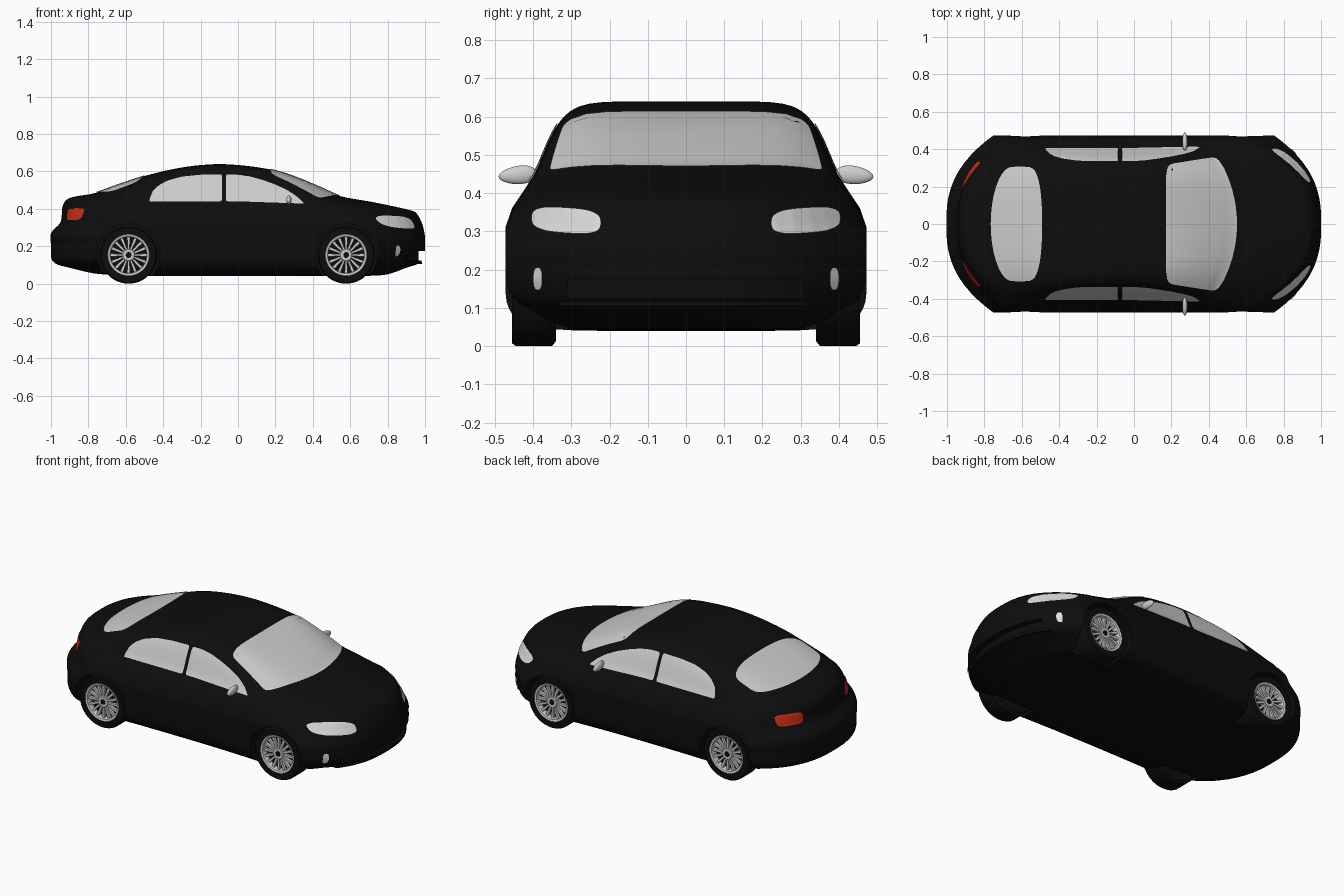
import bpy, bmesh, math
from mathutils import Vector
from mathutils.bvhtree import BVHTree

if "Cube" in bpy.data.objects:
    bpy.data.objects.remove(bpy.data.objects["Cube"])


def material(name, r, g, b):
    m = bpy.data.materials.new(name)
    m.diffuse_color = (r, g, b, 1)
    m.use_nodes = True
    m.node_tree.nodes["Principled BSDF"].inputs["Base Color"].default_value = m.diffuse_color
    return m


BLACK = material("black_paint", 0.004, 0.004, 0.004)
GLASS = material("pale_glass", 0.60, 0.60, 0.60)
SILVER = material("silver", 0.62, 0.62, 0.60)
LAMP = material("lamp_white", 0.72, 0.72, 0.72)
RED = material("lamp_red", 0.60, 0.025, 0.008)


def make(name, bm, mat, angle=35, recalc=True):
    if recalc:
        bmesh.ops.recalc_face_normals(bm, faces=bm.faces[:])
    me = bpy.data.meshes.new(name)
    bm.to_mesh(me)
    bm.free()
    me.materials.append(mat)
    ob = bpy.data.objects.new(name, me)
    bpy.context.collection.objects.link(ob)
    smooth(ob, angle)
    return ob


def smooth(ob, angle=35):
    bpy.ops.object.select_all(action='DESELECT')
    ob.select_set(True)
    bpy.context.view_layer.objects.active = ob
    bpy.ops.object.shade_smooth_by_angle(angle=math.radians(angle))


def interp(table, x):
    if x <= table[0][0]:
        return table[0][1]
    for (a, p), (b, q) in zip(table, table[1:]):
        if x <= b:
            return p + (q - p) * (x - a) / (b - a)
    return table[-1][1]


def bridge(bm, rows, closed):
    for r0, r1 in zip(rows, rows[1:]):
        n = len(r0)
        for j in range(n if closed else n - 1):
            q = (r0[j], r0[(j + 1) % n], r1[(j + 1) % n], r1[j])
            if None not in q:
                bm.faces.new(q)


# Body: side silhouette stations (top x, top z, bottom x, bottom z), nose to tail
STATIONS = [(1, .21, 1, .21), (1, .25, 1, .17), (.985, .32, .985, .13), (.955, .375, .96, .105),
            (.92, .393, .9, .085), (.8, .42, .8, .05), (.7, .44, .7, .042), (.55, .467, .55, .04),
            (.45, .51, .45, .04), (.3, .572, .3, .04), (.15, .615, .15, .04), (-.05, .638, -.05, .04),
            (-.2, .634, -.2, .04), (-.35, .612, -.35, .04), (-.5, .575, -.5, .04), (-.65, .525, -.65, .045),
            (-.77, .483, -.77, .055), (-.86, .468, -.86, .075), (-.915, .45, -.92, .09),
            (-.94, .405, -.96, .1), (-.948, .33, -.99, .12), (-1, .27, -1, .15), (-1, .21, -1, .21)]
WIDTH = [(.04, .44), (.08, .465), (.12, .472), (.31, .472), (.36, .455), (.42, .415),
         (.46, .39), (.53, .362), (.6, .335), (.64, .32)]
BOW = [(-.9, 1), (-.76, .45), (-.45, .1), (-.2, 0), (.1, 0), (.2, .05), (.55, .4), (.9, 1)]


def bow(x, y, z):
    amp = .25 + (.09 * min(1, max(0, (z - .24) / .08)) if x > 0 else 0)
    return math.copysign(amp * interp(BOW, x) * (abs(y) / interp(WIDTH, z)) ** 2.6, x)


def spline(points, steps):
    out = []
    for i in range(len(points) - 1):
        p = [Vector(points[min(max(k, 0), len(points) - 1)]) for k in range(i - 1, i + 3)]
        for s in range(steps):
            t = s / steps
            out.append(.5 * (2 * p[1] + (p[2] - p[0]) * t + (2 * p[0] - 5 * p[1] + 4 * p[2] - p[3]) * t * t
                             + (3 * p[1] - p[0] - 3 * p[2] + p[3]) * t ** 3))
    return out + [Vector(points[-1])]


# Cross-section: a squared-off oval
half = [(i / 10, 1) for i in range(10)] + [(1, 1 - i / 12) for i in range(24)] + [(1 - i / 10, -1) for i in range(10)]
ring = half + [(-u, -v) for u, v in half]
bm = bmesh.new()
rows = []
for xt, zt, xb, zb in spline(STATIONS, 4):
    row = []
    for u, v in ring:
        k = (abs(u) ** 8 + abs(v) ** 8) ** -.125
        f = (v * k + 1) / 2
        z = zb + (zt - zb) * f
        x = xb + (xt - xb) * f
        y = interp(WIDTH, z) * u * k
        row.append(bm.verts.new((x - bow(x, y, z), y, z)))
    rows.append(row)
bridge(bm, rows, True)
bmesh.ops.remove_doubles(bm, verts=bm.verts[:], dist=.0003)
bmesh.ops.recalc_face_normals(bm, faces=bm.faces[:])
surface = BVHTree.FromBMesh(bm)
body = make("body", bm, BLACK)


def bowed_bar(name, x0, x1, z0, z1, w):
    bm = bmesh.new()
    rows = []
    for i in range(25):
        y = w * (i / 12 - 1)
        b = bow(1, y, .15)
        rows.append([bm.verts.new((x - b, y, z)) for x, z in ((x0, z0), (x1, z0), (x1, z1), (x0, z1))])
    bridge(bm, rows, True)
    bm.faces.new(rows[0])
    bm.faces.new(rows[-1])
    return make(name, bm, BLACK)


def lathe(name, profile, mat, cx, side, segs=48):
    bm = bmesh.new()
    rows = []
    for r, y in profile:
        rows.append([bm.verts.new((cx + r * math.cos(2 * math.pi * i / segs), side * y,
                                   .153 + r * math.sin(2 * math.pi * i / segs))) for i in range(segs)])
    bridge(bm, rows, True)
    bmesh.ops.remove_doubles(bm, verts=bm.verts[:], dist=.0001)
    return make(name, bm, mat)


# Wheel wells and lower air intake are cut out of the body
AXLES = (.578, -.585)
cutters = [bowed_bar("intake_cutter", .965, 1.05, .125, .175, .31)]
for cx in AXLES:
    for side in (1, -1):
        cutters.append(lathe("wheel_well_cutter", [(0, .31), (.167, .31), (.167, .6), (0, .6)], BLACK, cx, side))
for c in cutters:
    mod = body.modifiers.new("cut", 'BOOLEAN')
    mod.object = c
    mod.solver = 'EXACT'
    c.hide_render = True
bpy.context.view_layer.objects.active = body
for mod in list(body.modifiers):
    if mod.type == 'BOOLEAN':
        bpy.ops.object.modifier_apply(modifier=mod.name)
for c in cutters:
    bpy.data.objects.remove(c)
smooth(body)
bowed_bar("front_lip", .93, .985, .105, .118, .33)


# Thin panels laid onto the body surface by ray casting
def patch(name, mat, place, direction, n=8, nu=24, nv=12):
    d = Vector(direction)
    bm = bmesh.new()
    rows = []
    for i in range(nu + 1):
        row = []
        for j in range(nv + 1):
            u, v = 2 * i / nu - 1, 2 * j / nv - 1
            m = max(abs(u), abs(v))
            k = m / (abs(u) ** n + abs(v) ** n) ** (1 / n) if m else 1
            hit, normal, _, _ = surface.ray_cast(Vector(place(u * k, v * k)), d)
            row.append(bm.verts.new(hit + normal * .004) if hit else None)
        rows.append(row)
    bridge(bm, rows, False)
    bm.normal_update()
    for f in bm.faces[:]:
        if f.normal.dot(d) > 0:
            f.normal_flip()
    make(name, bm, mat, 60, False)


def windscreen(u, v):
    t = (u + 1) / 2
    return .17 + t * (.38 - .1 * v * v), v * (.315 + .045 * t), 2


def rear_window(u, v):
    t = (u + 1) / 2
    return -.765 + .06 * v * v * (1 - t) + t * .275 - .02 * t * v * v, v * .305, 2


patch("windscreen", GLASS, windscreen, (0, 0, -1), 12)
patch("rear_window", GLASS, rear_window, (0, 0, -1), 5)

FRONT_TOP = [(-.065, .582), (.0, .58), (.06, .572), (.13, .553), (.2, .528), (.27, .495), (.32, .46), (.35, .43)]
REAR_TOP = [(-.472, .45), (-.46, .488), (-.43, .52), (-.38, .548), (-.3, .57), (-.2, .58), (-.085, .583)]
for side, label in ((1, "left"), (-1, "right")):
    def side_window(x0, x1, top):
        def place(u, v):
            x = x0 + (x1 - x0) * (u + 1) / 2
            low = .438 - .012 * max(0, x) / .35
            return x, side * 2, low + (interp(top, x) - low) * (v + 1) / 2
        return place

    patch(label + "_front_window", GLASS, side_window(-.065, .35, FRONT_TOP), (0, -side, 0), 40)
    patch(label + "_rear_window", GLASS, side_window(-.472, -.085, REAR_TOP), (0, -side, 0), 40)
    # Lamps
    patch(label + "_headlight", LAMP, lambda u, v: (2, side * (.311 + .09 * u), .327 + .006 * u + .033 * v),
          (-1, 0, 0), 3)
    patch(label + "_fog_light", LAMP, lambda u, v: (2, side * (.385 + .012 * u), .176 + .029 * v),
          (-1, 0, 0), 2.5, 10, 10)
    patch(label + "_tail_light", RED, lambda u, v: (-2, side * (.265 + .068 * u), .37 + .032 * v),
          (1, 0, 0), 4)
    # Door mirror: thin pod, deeper towards the door
    bm = bmesh.new()
    bmesh.ops.create_uvsphere(bm, u_segments=24, v_segments=14, radius=1)
    for v in bm.verts:
        x, y, z = v.co
        v.co = (.272 + .014 * x, side * (.44 + .05 * y), .447 + (.024 - .004 * y) * z - .004 * y)
    make(label + "_door_mirror", bm, SILVER, 60)

# Wheels
TYRE = [(0, .35), (.1, .345), (.14, .34), (.153, .35), (.153, .445), (.146, .455), (.112, .455), (.11, .415), (0, .415)]
RIM = [(.096, .416), (.096, .446), (.099, .452), (.110, .455), (.113, .452), (.113, .416)]
HUB = [(0, .446), (.03, .446), (.036, .44), (.036, .416)]
for cx, end in zip(AXLES, ("front", "rear")):
    for side, label in ((1, "left"), (-1, "right")):
        tag = label + "_" + end
        lathe(tag + "_tyre", TYRE, BLACK, cx, side)
        lathe(tag + "_rim", RIM, SILVER, cx, side)
        lathe(tag + "_hub", HUB, SILVER, cx, side, 32)
        lathe(tag + "_hub_cap", [(0, .449), (.015, .449), (.016, .44)], BLACK, cx, side, 24)
        bm = bmesh.new()
        for i in range(16):
            a = 2 * math.pi * i / 16
            for v in bmesh.ops.create_cube(bm, size=1)['verts']:
                r = .0655 + v.co.x * .067
                w = v.co.z * (.010 + .006 * (v.co.x + .5))
                v.co = (cx + r * math.cos(a) - w * math.sin(a), side * (.435 + .016 * v.co.y),
                        .153 + r * math.sin(a) + w * math.cos(a))
        make(tag + "_spokes", bm, SILVER)
